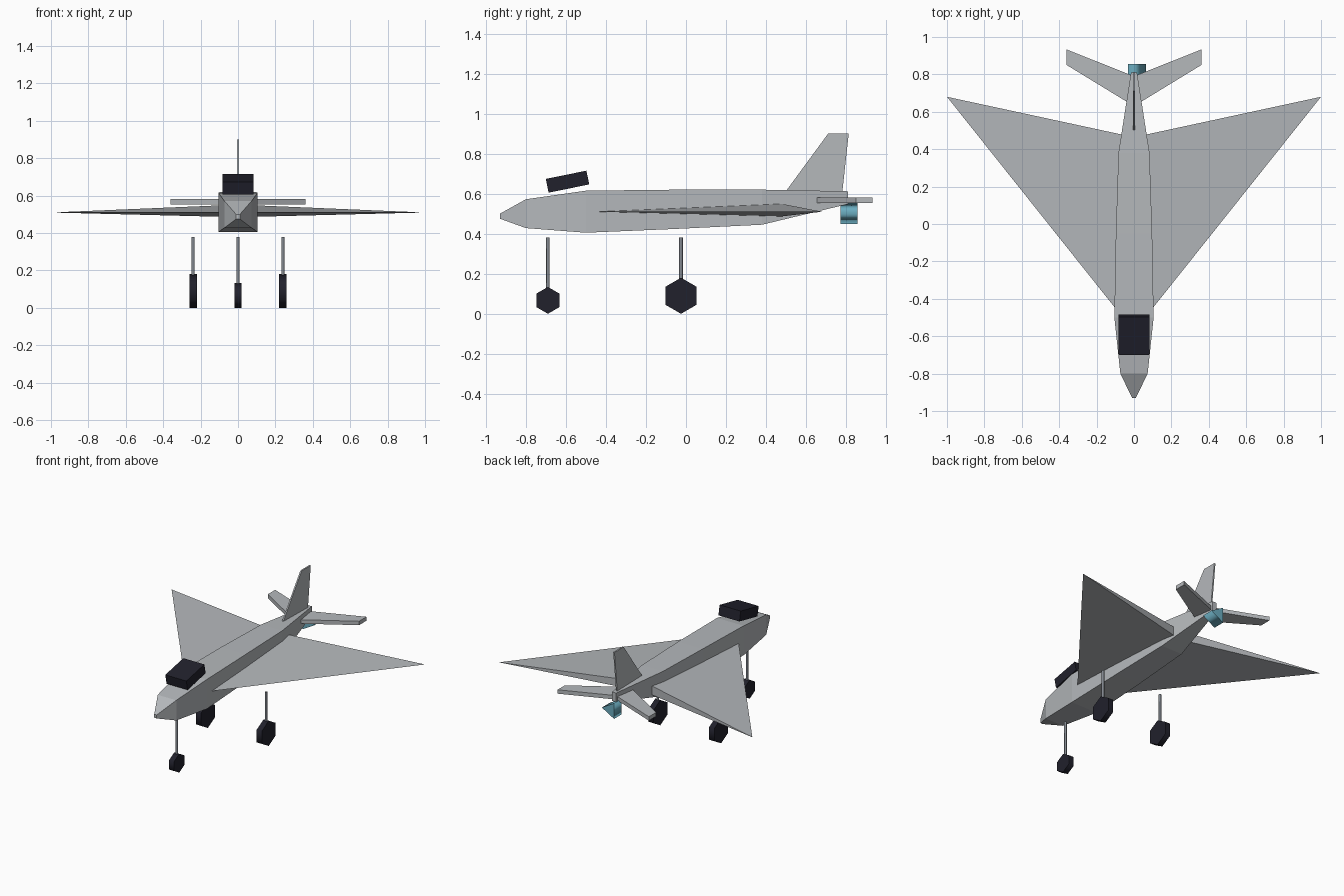
import bpy, bmesh, math
from mathutils import Matrix, Vector

cube = bpy.data.objects.get("Cube")
if cube:
    bpy.data.objects.remove(cube, do_unlink=True)


def material(name, rgb):
    m = bpy.data.materials.new(name)
    m.use_nodes = True
    m.diffuse_color = (*rgb, 1)
    m.node_tree.nodes["Principled BSDF"].inputs["Base Color"].default_value = (*rgb, 1)
    return m


HULL = material("light grey", (0.46, 0.48, 0.50))
STRUT = material("strut grey", (0.23, 0.25, 0.28))
DARK = material("near black", (0.015, 0.015, 0.025))
BLUE = material("exhaust blue", (0.15, 0.42, 0.53))


def finish(name, bm, mat):
    bmesh.ops.recalc_face_normals(bm, faces=bm.faces)
    mesh = bpy.data.meshes.new(name)
    bm.to_mesh(mesh)
    bm.free()
    mesh.materials.append(mat)
    obj = bpy.data.objects.new(name, mesh)
    bpy.context.collection.objects.link(obj)
    return obj


def hull(name, points, mat):
    """Convex solid around a few corner points."""
    bm = bmesh.new()
    for p in points:
        bm.verts.new(p)
    bmesh.ops.convex_hull(bm, input=bm.verts)
    bmesh.ops.dissolve_limit(bm, angle_limit=0.001, verts=bm.verts, edges=bm.edges)
    return finish(name, bm, mat)


def cylinder(name, sides, radius, depth, place, mat):
    """Low-sided cylinder with smooth walls and flat, sharp-rimmed caps."""
    bm = bmesh.new()
    bmesh.ops.create_cone(bm, cap_ends=True, segments=sides, radius1=radius,
                          radius2=radius, depth=depth)
    caps = [f for f in bm.faces if abs(f.normal.z) > 0.9]
    for f in bm.faces:
        f.smooth = f not in caps
    for f in caps:
        for e in f.edges:
            e.smooth = False
    bmesh.ops.transform(bm, matrix=place, verts=bm.verts)
    return finish(name, bm, mat)


# Fuselage: square rings (y, half width, bottom, top) bridged front to back
rings = [(-0.93, 0.01, 0.475, 0.5), (-0.8, 0.073, 0.428, 0.572),
         (-0.5, 0.105, 0.405, 0.615), (-0.05, 0.097, 0.424, 0.62),
         (0.38, 0.083, 0.445, 0.62), (0.81, 0.016, 0.548, 0.612)]
bm = bmesh.new()
loops = [[bm.verts.new(p) for p in ((-w, y, lo), (w, y, lo), (w, y, hi), (-w, y, hi))]
         for y, w, lo, hi in rings]
for a, b in zip(loops, loops[1:]):
    for i in range(4):
        j = (i + 1) % 4
        bm.faces.new((a[i], a[j], b[j], b[i]))
bm.faces.new(loops[0])
bm.faces.new(loops[-1])
finish("fuselage", bm, HULL)

for side, s in (("left", 1), ("right", -1)):
    # Delta wing: wedge thickening to the root's rear, pointed at the tip
    hull(side + "_wing", [(s * 0.1, -0.45, 0.51), (s * 0.05, 0.475, 0.55),
                          (s * 0.05, 0.475, 0.486), (s, 0.68, 0.51)], HULL)
    # Swept tailplane
    hull(side + "_tailplane",
         [(s * x, y, z) for z in (0.554, 0.582)
          for x, y in ((0, 0.63), (0.36, 0.85), (0.36, 0.933), (0, 0.79))], HULL)

# Upright fin
hull("tail_fin", [(x, y, z) for x in (-0.005, 0.005)
                  for y, z in ((0.49, 0.6), (0.71, 0.9), (0.813, 0.9), (0.78, 0.6))], HULL)

# Tilted canopy block
bm = bmesh.new()
bmesh.ops.create_cube(bm, size=1, matrix=Matrix.Translation((0, -0.592, 0.66))
                      @ Matrix.Rotation(math.radians(11.5), 4, "X")
                      @ Matrix.Diagonal((0.166, 0.207, 0.07, 1)))
finish("canopy", bm, DARK)

# Three-sided exhaust with its ridge towards +x
along_y = Matrix.Rotation(math.radians(90), 4, "X")
ridge = Matrix.Rotation(math.radians(-90), 4, "Z")
cylinder("exhaust", 3, 0.064, 0.085,
         Matrix.Translation((0, 0.814, 0.505)) @ along_y @ ridge, BLUE)

# Landing gear: thin strut above a six-sided wheel
along_x = Matrix.Rotation(math.radians(90), 4, "Y")
for name, x, y, r in (("nose", 0, -0.69, 0.067), ("left", 0.24, -0.025, 0.09),
                      ("right", -0.24, -0.025, 0.09)):
    stand_on_corner = Matrix.Rotation(math.radians(30), 4, "Z")
    cylinder(name + "_wheel", 6, r, 0.04,
             Matrix.Translation((x, y, r)) @ along_x @ stand_on_corner, DARK)
    cylinder(name + "_strut", 6, 0.009, 0.38 - r,
             Matrix.Translation((x, y, (0.38 + r) / 2)), STRUT)
